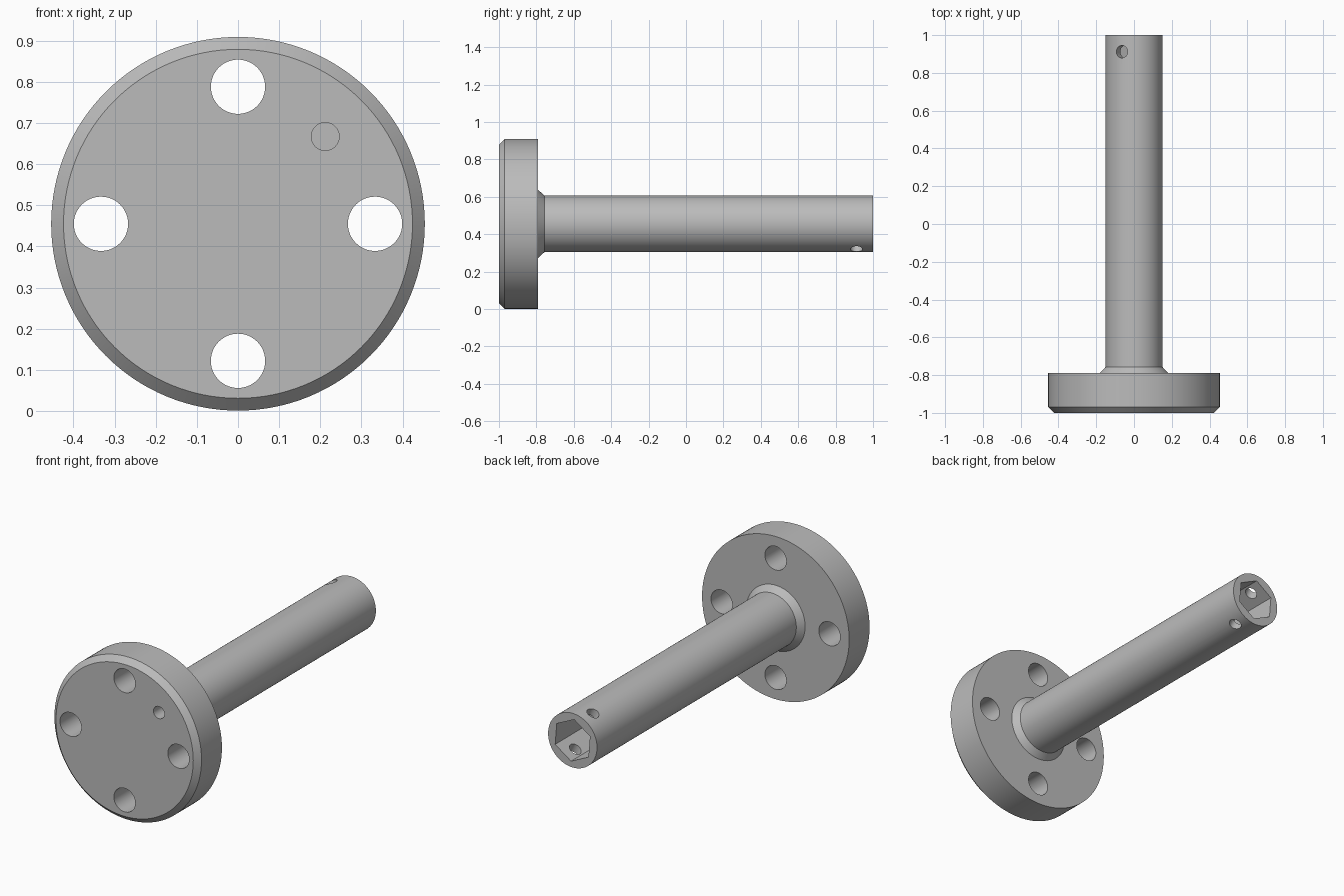
import bpy, math
from mathutils import Vector, Matrix

cube = bpy.data.objects.get("Cube")
if cube:
    bpy.data.objects.remove(cube, do_unlink=True)

AXIS_Z = 0.455      # height of the shaft axis
SEGMENTS = 128

steel = bpy.data.materials.new("plain grey")
steel.use_nodes = True
GREY = (0.5, 0.5, 0.5, 1)
steel.diffuse_color = GREY
steel.node_tree.nodes["Principled BSDF"].inputs["Base Color"].default_value = GREY


def lathe(name, profile):
    """Revolve (radius, y) points about the shaft axis into a closed solid."""
    verts, faces = [], []
    for r, y in profile:
        for i in range(SEGMENTS):
            a = math.tau * i / SEGMENTS
            verts.append((r * math.cos(a), y, AXIS_Z + r * math.sin(a)))
    for k in range(len(profile) - 1):
        for i in range(SEGMENTS):
            j = (i + 1) % SEGMENTS
            a, b = k * SEGMENTS, (k + 1) * SEGMENTS
            faces.append((a + i, b + i, b + j, a + j))
    faces.append(tuple(range(SEGMENTS)))
    faces.append(tuple(reversed(range(len(verts) - SEGMENTS, len(verts)))))
    mesh = bpy.data.meshes.new(name)
    mesh.from_pydata(verts, [], faces)
    mesh.materials.append(steel)
    obj = bpy.data.objects.new(name, mesh)
    bpy.context.collection.objects.link(obj)
    return obj


def drill(body, name, sides, radius, start, end, roll=0):
    """Cut a straight prism running from start to end out of the body."""
    start, end = Vector(start), Vector(end)
    along = end - start
    turn = along.to_track_quat('Z', 'Y').to_matrix().to_4x4()
    bpy.ops.mesh.primitive_cylinder_add(vertices=sides, radius=radius, depth=along.length)
    cutter = bpy.context.object
    cutter.name = name
    cutter.hide_render = True
    cutter.data.materials.append(steel)
    cutter.data.transform(Matrix.Translation((start + end) / 2) @ turn @ Matrix.Rotation(roll, 4, 'Z'))
    mod = body.modifiers.new(name, 'BOOLEAN')
    mod.operation, mod.solver, mod.object = 'DIFFERENCE', 'EXACT', cutter
    bpy.context.view_layer.objects.active = body
    bpy.ops.object.modifier_apply(modifier=name)
    bpy.data.objects.remove(cutter, do_unlink=True)


# Flange, conical collar and shaft as one turned piece
body = lathe("flanged_shaft", [(0.424, -1), (0.454, -0.97), (0.454, -0.79),
                               (0.182, -0.79), (0.151, -0.757), (0.151, 1)])

# Four bolt holes through the flange
for i in range(4):
    a = i * math.pi / 2
    x, z = 0.333 * math.cos(a), AXIS_Z + 0.333 * math.sin(a)
    drill(body, "bolt_hole", 48, 0.066, (x, -1.1, z), (x, -0.7, z))

# Blind pin hole in the front face
drill(body, "pin_hole", 32, 0.034, (0.212, -1.1, AXIS_Z + 0.212), (0.212, -0.89, AXIS_Z + 0.212))

# Hexagonal socket in the shaft end, one flat facing the cross hole
tilt = math.radians(25.4)
drill(body, "hex_socket", 6, 0.119, (0, 0.7, AXIS_Z), (0, 1.1, AXIS_Z), math.pi / 6 + tilt)

# Tilted cross hole through both walls of the socket
reach = Vector((-math.sin(tilt), 0, math.cos(tilt))) * 0.3
centre = Vector((0, 0.912, AXIS_Z))
drill(body, "cross_hole", 32, 0.033, centre - reach, centre + reach)

bpy.ops.object.select_all(action='DESELECT')
body.select_set(True)
bpy.context.view_layer.objects.active = body
bpy.ops.object.shade_smooth_by_angle(angle=math.radians(30))
